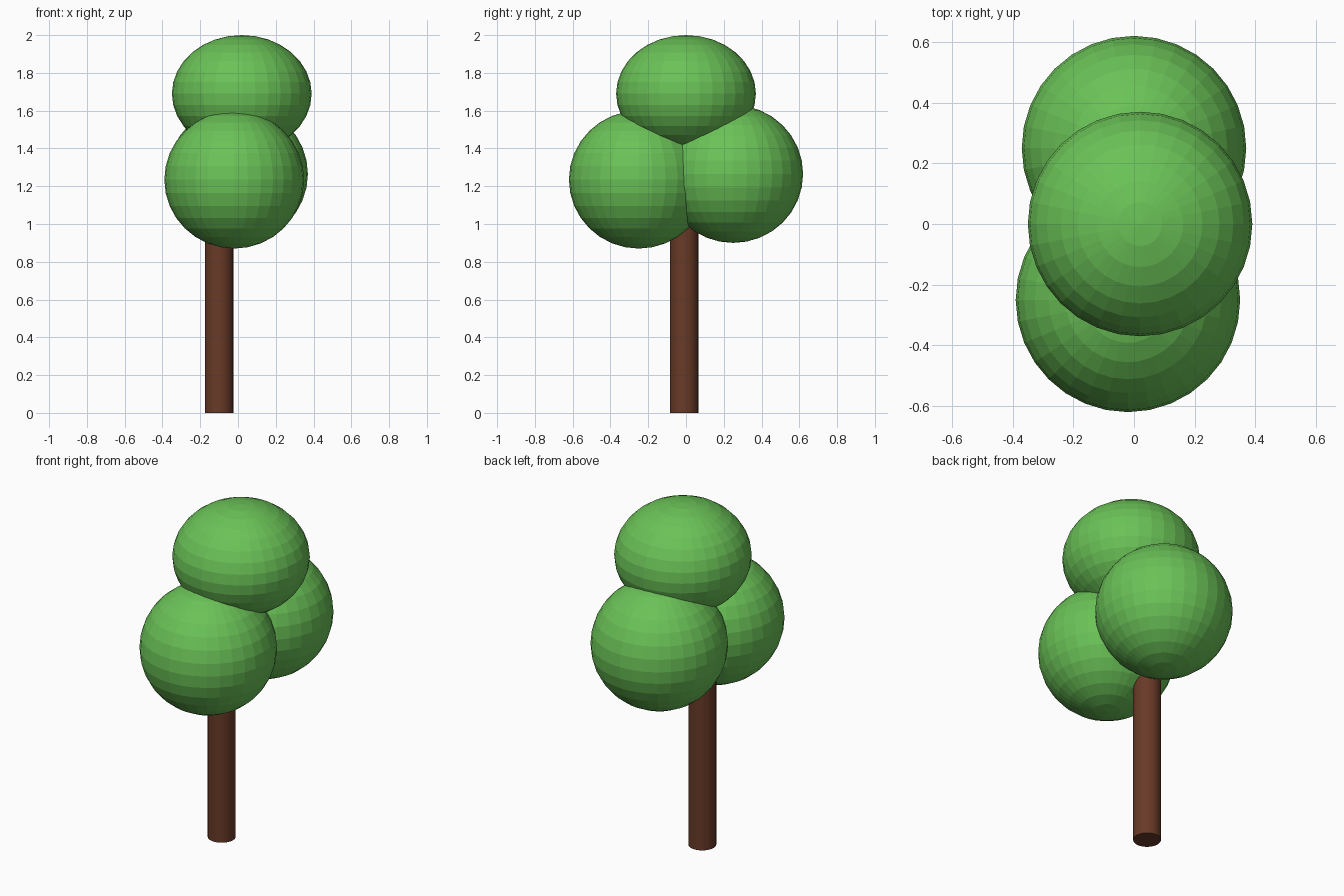
import bpy

if "Cube" in bpy.data.objects:
    bpy.data.objects.remove(bpy.data.objects["Cube"])

def material(name, rgb):
    m = bpy.data.materials.new(name)
    m.diffuse_color = (*rgb, 1.0)
    m.use_nodes = True
    m.node_tree.nodes["Principled BSDF"].inputs["Base Color"].default_value = m.diffuse_color
    return m

leaf_green = material("leaf green", (0.145, 0.54, 0.095))
bark_brown = material("bark brown", (0.14, 0.042, 0.02))

# Trunk: straight pole whose top is buried in the foliage
bpy.ops.mesh.primitive_cylinder_add(vertices=32, radius=0.075, depth=1.2,
                                    location=(-0.10, -0.01, 0.6))
trunk = bpy.context.object
trunk.name = "trunk"
trunk.data.materials.append(bark_brown)

# Foliage: flat-shaded balls, the top one squashed
def foliage(name, location, radius, height):
    bpy.ops.mesh.primitive_uv_sphere_add(segments=32, ring_count=16, radius=1, location=location)
    ob = bpy.context.object
    ob.name = name
    ob.scale = (radius, radius, height)
    bpy.ops.object.transform_apply(location=False, rotation=False, scale=True)
    ob.data.materials.append(leaf_green)

foliage("front_foliage", (-0.02, -0.25, 1.235), 0.37, 0.365)
foliage("back_foliage", (0.0, 0.25, 1.265), 0.37, 0.365)
foliage("top_foliage", (0.02, 0.0, 1.69), 0.37, 0.31)
